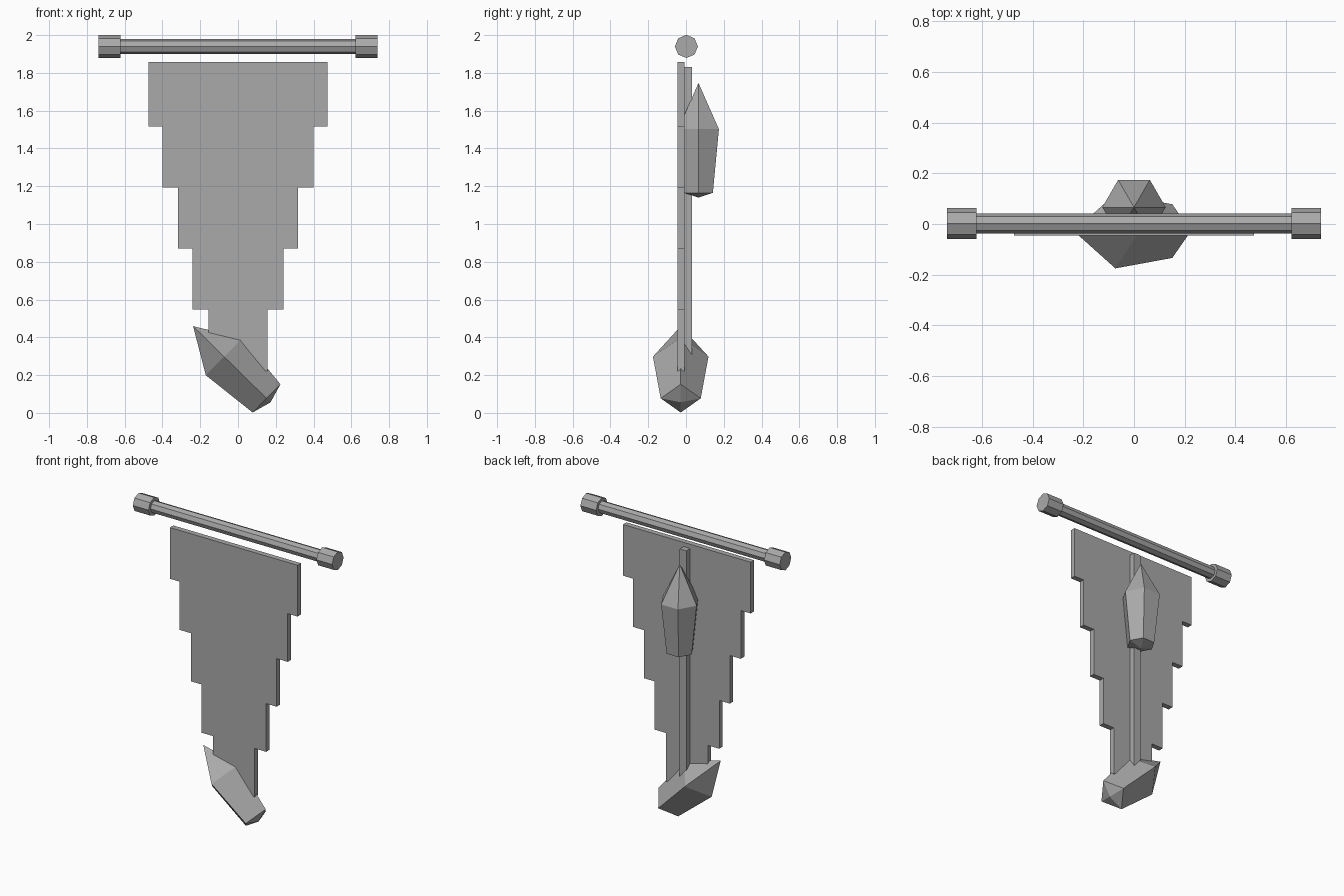
import bpy, bmesh, math
from mathutils import Matrix

if "Cube" in bpy.data.objects:
    bpy.data.objects.remove(bpy.data.objects["Cube"])

grey = bpy.data.materials.new("stone grey")
grey.diffuse_color = (0.4, 0.4, 0.4, 1)
grey.use_nodes = True
grey.node_tree.nodes["Principled BSDF"].inputs["Base Color"].default_value = grey.diffuse_color


def finish(name, bm, matrix=Matrix()):
    bmesh.ops.recalc_face_normals(bm, faces=bm.faces[:])
    bm.transform(matrix)
    mesh = bpy.data.meshes.new(name)
    bm.to_mesh(mesh)
    bm.free()
    mesh.materials.append(grey)
    obj = bpy.data.objects.new(name, mesh)
    bpy.context.collection.objects.link(obj)
    return obj


def bar(name, x0, x1, radius):
    # eight-sided cylinder along x
    bm = bmesh.new()
    bmesh.ops.create_cone(bm, cap_ends=True, segments=8, radius1=radius,
                          radius2=radius, depth=x1 - x0)
    finish(name, bm, Matrix.Translation(((x0 + x1) / 2, 0.002, 1.94))
           @ Matrix.Rotation(math.pi / 2, 4, 'Y'))


def crystal(name, sides, low, wide, length, tip, bottom, matrix):
    # two rings closed by a long upper point and a short lower point
    bm = bmesh.new()
    rings = []
    for (rx, ry), z in ((low, 0), (wide, length)):
        rings.append([bm.verts.new((rx * math.cos(2 * math.pi * i / sides),
                                    ry * math.sin(2 * math.pi * i / sides), z))
                      for i in range(sides)])
    top = bm.verts.new((0, 0, length + tip))
    base = bm.verts.new((0, 0, -bottom))
    a, b = rings
    for i in range(sides):
        j = (i + 1) % sides
        bm.faces.new((a[i], a[j], b[j], b[i]))
        bm.faces.new((b[i], b[j], top))
        bm.faces.new((a[j], a[i], base))
    finish(name, bm, matrix)


# Cross bar with end caps
bar("cross_bar", -0.625, 0.625, 0.04)
bar("cap_left", -0.738, -0.622, 0.061)
bar("cap_right", 0.622, 0.738, 0.061)

# Stepped banner plate
widths = [0.473, 0.40, 0.318, 0.24, 0.155]
levels = [1.858, 1.515, 1.192, 0.87, 0.547, 0.222]
right = []
for i, w in enumerate(widths):
    right += [(w, levels[i]), (w, levels[i + 1])]
outline = right + [(-x, z) for x, z in reversed(right)]
bm = bmesh.new()
face = bm.faces.new([bm.verts.new((x, -0.045, z)) for x, z in outline])
ext = bmesh.ops.extrude_face_region(bm, geom=[face])
bmesh.ops.translate(bm, vec=(0, 0.036, 0),
                    verts=[v for v in ext["geom"] if isinstance(v, bmesh.types.BMVert)])
finish("banner", bm)

# Back spine
bm = bmesh.new()
bmesh.ops.create_cube(bm, size=1)
finish("back_spine", bm, Matrix.Translation((0, 0.011, 1.025))
       @ Matrix.Diagonal((0.05, 0.042, 1.61, 1)))

# Upright crystal on the back and tilted crystal at the foot
crystal("back_crystal", 6, (0.088, 0.088), (0.125, 0.125), 0.337, 0.245, 0.025,
        Matrix.Translation((0, 0.066, 1.165)))
crystal("foot_crystal", 4, (0.105, 0.106), (0.138, 0.147), 0.315, 0.23, 0.03,
        Matrix.Translation((0.151, -0.028, 0.077))
        @ Matrix.Rotation(math.radians(-45.5), 4, 'Y'))
